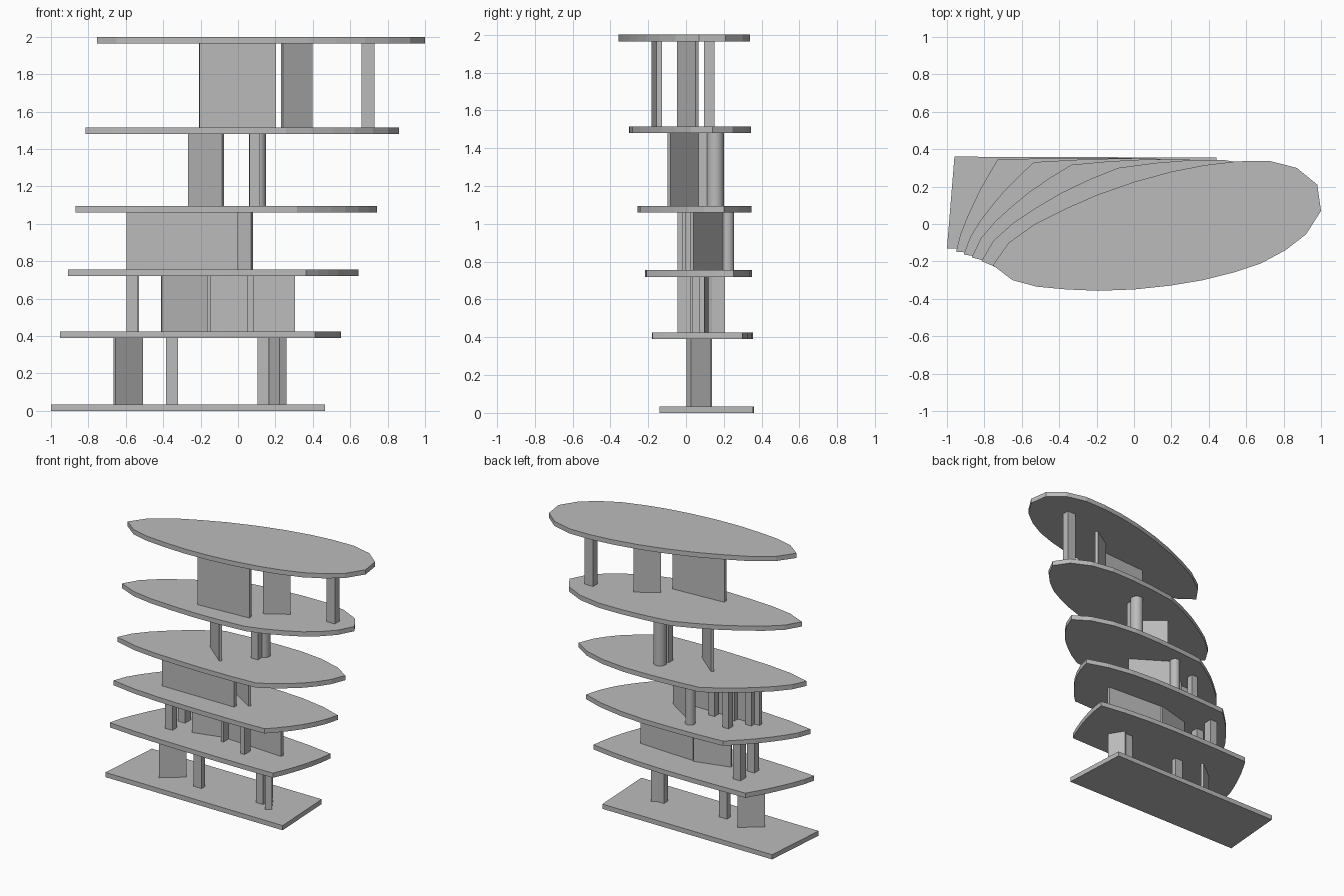
import bpy
import bmesh
import math
from mathutils import Vector

default_cube = bpy.data.objects.get("Cube")
if default_cube:
    bpy.data.objects.remove(default_cube, do_unlink=True)

GREY = (0.5, 0.5, 0.5, 1.0)
grey = bpy.data.materials.new("plain grey")
grey.use_nodes = True
grey.diffuse_color = GREY
for node in grey.node_tree.nodes:
    if node.type == "BSDF_PRINCIPLED":
        node.inputs["Base Color"].default_value = GREY


def extrude_outline(name, outline, bottom, top):
    """Solid with a flat outline and upright sides."""
    bm = bmesh.new()
    face = bm.faces.new([bm.verts.new((p.x, p.y, bottom)) for p in outline])
    result = bmesh.ops.extrude_face_region(bm, geom=[face])
    raised = [g for g in result["geom"] if isinstance(g, bmesh.types.BMVert)]
    bmesh.ops.translate(bm, verts=raised, vec=(0, 0, top - bottom))
    bmesh.ops.recalc_face_normals(bm, faces=bm.faces)
    mesh = bpy.data.meshes.new(name)
    bm.to_mesh(mesh)
    bm.free()
    mesh.materials.append(grey)
    obj = bpy.data.objects.new(name, mesh)
    bpy.context.collection.objects.link(obj)
    return obj


# Floor outlines morph from a four-sided base to a leaf-shaped roof
base_corners = [Vector(p) for p in
                ((-1, -.13), (.465, -.14), (.44, .355), (-.96, .36))]
roof_outline = [Vector(p) for p in (
    (-.755, -.22), (-.65, -.3), (-.52, -.335), (-.36, -.35), (-.19, -.357), (0, -.35),
    (.19, -.33), (.37, -.3), (.53, -.26), (.68, -.21), (.81, -.14), (.92, -.055),
    (1, .07), (.98, .21), (.87, .3), (.72, .338), (.55, .335), (.38, .315),
    (.2, .28), (0, .225), (-.2, .155), (-.37, .08), (-.53, 0), (-.67, -.1))]
per_side = len(roof_outline) // len(base_corners)
base_outline = [a.lerp(b, step / per_side)
                for a, b in zip(base_corners, base_corners[1:] + base_corners[:1])
                for step in range(per_side)]

THICKNESS = 0.035
levels = [0, .39, .72, 1.06, 1.48, 1.965]
for number, level in enumerate(levels):
    blend = level / levels[-1]
    outline = [a.lerp(b, blend) for a, b in zip(base_outline, roof_outline)]
    extrude_outline(f"floor_slab_{number}", outline, level, level + THICKNESS)


def storey(number):
    return levels[number] + THICKNESS, levels[number + 1]


def wall(name, number, start, end, thickness=0.02):
    """Upright plate along a line on one storey."""
    a, b = Vector(start), Vector(end)
    along = (b - a).normalized()
    side = Vector((-along.y, along.x)) * thickness / 2
    extrude_outline(name, [a - side, b - side, b + side, a + side], *storey(number))


def post(name, number, x, y, width, depth):
    """Square-cut post on one storey."""
    wall(name, number, (x - width / 2, y), (x + width / 2, y), depth)


def round_column(name, number, x, y, radius, sides=24):
    outline = [Vector((x + radius * math.cos(math.tau * i / sides),
                       y + radius * math.sin(math.tau * i / sides)))
               for i in range(sides)]
    obj = extrude_outline(name, outline, *storey(number))
    bpy.ops.object.select_all(action="DESELECT")
    obj.select_set(True)
    bpy.context.view_layer.objects.active = obj
    bpy.ops.object.shade_smooth_by_angle()


# Ground storey
wall("ground_slanted_wall", 0, (-.66, .015), (-.515, .13))
post("ground_middle_post", 0, -.353, .05, .065, .04)
post("ground_end_post", 0, .135, .085, .06, .05)
wall("ground_end_fin", 0, (.175, .12), (.24, .015), .045)

# Second storey
post("second_front_post", 1, -.565, .02, .06, .055)
post("second_back_post", 1, -.56, .17, .06, .07)
wall("second_slanted_wall", 1, (-.41, .05), (-.15, .12))
post("second_middle_post", 1, -.155, .075, .02, .08)
wall("second_long_wall", 1, (-.145, .11), (.305, .085), .025)
post("second_right_post", 1, .068, -.01, .035, .07)

# Third storey
wall("third_front_wall", 2, (-.595, -.03), (0, -.03), .03)
wall("third_slanted_wall", 2, (.075, .03), (-.19, .2))
round_column("third_back_column", 2, -.19, .22, .035)
for index, (x, y) in enumerate(((-.24, .02), (-.43, .125), (-.39, 0), (-.53, 0))):
    post(f"third_post_{index}", 2, x, y, .05, .05)

# Fourth storey
wall("fourth_slanted_wall", 3, (-.26, .06), (-.08, -.09))
post("fourth_post", 3, .09, .09, .055, .05)
round_column("fourth_column", 3, .105, .155, .045)

# Fifth storey
wall("fifth_front_wall", 4, (-.207, -.168), (.203, -.142), .03)
wall("fifth_slanted_wall", 4, (.235, -.04), (.392, .058))
post("fifth_right_post", 4, .695, .122, .07, .055)
